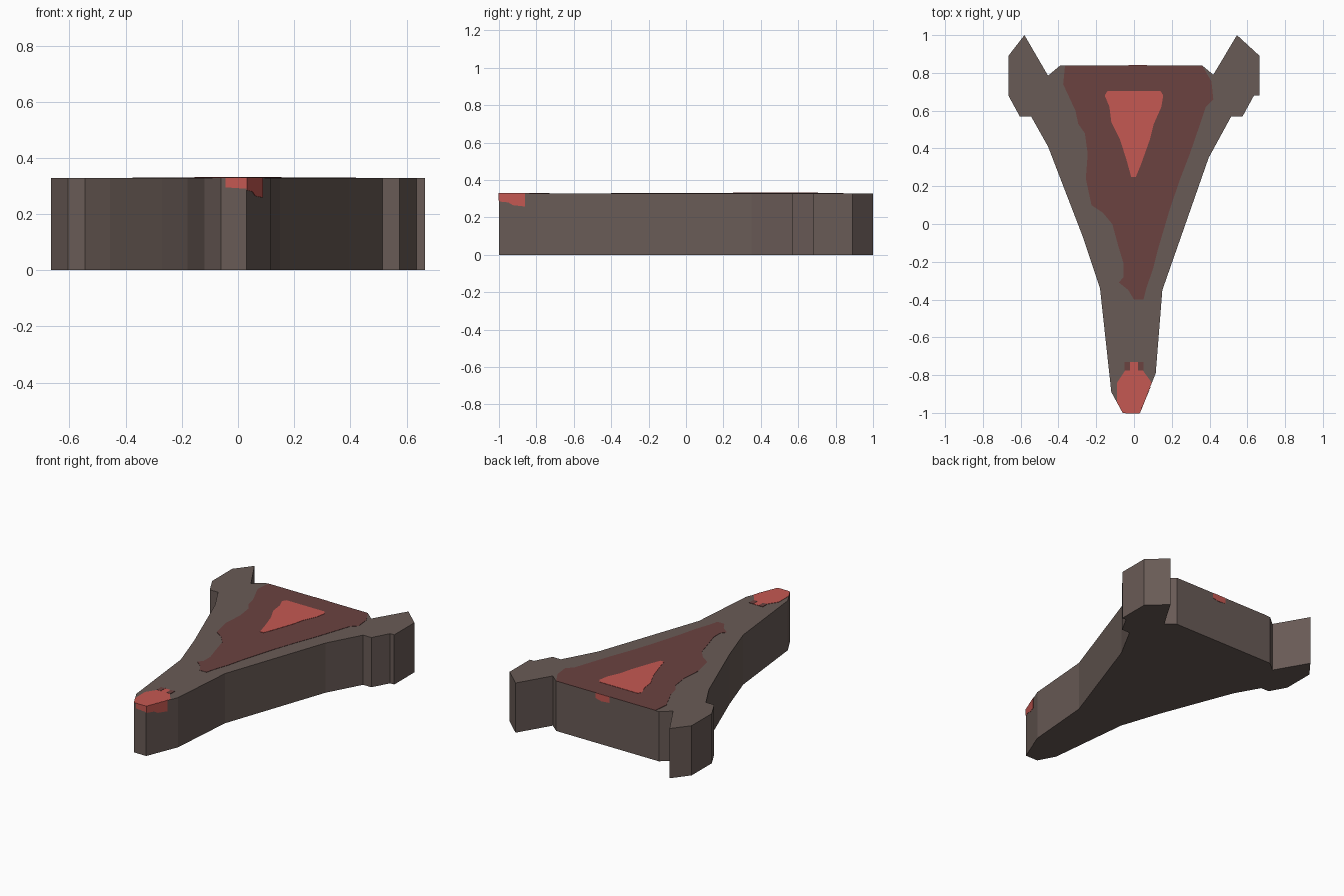
import bpy, bmesh
from mathutils import Vector

if "Cube" in bpy.data.objects:
    bpy.data.objects.remove(bpy.data.objects["Cube"])

H = 0.33      # overall height
T = 0.002     # painted plate thickness


def material(name, rgb):
    lin = [((c / 255 + 0.055) / 1.055) ** 2.4 for c in rgb]
    m = bpy.data.materials.new(name)
    m.diffuse_color = (*lin, 1)
    m.use_nodes = True
    m.node_tree.nodes["Principled BSDF"].inputs["Base Color"].default_value = m.diffuse_color
    return m


brown = material("grey_brown", (105, 91, 86))
maroon = material("dark_red", (107, 66, 64))
red = material("bright_red", (197, 88, 82))


def prism(name, points, sweep, mat):
    """Extrude a flat outline of 3D points along a sweep vector."""
    bm = bmesh.new()
    face = bm.faces.new([bm.verts.new(p) for p in points])
    ext = bmesh.ops.extrude_face_region(bm, geom=[face])
    verts = [g for g in ext["geom"] if isinstance(g, bmesh.types.BMVert)]
    bmesh.ops.translate(bm, verts=verts, vec=Vector(sweep))
    bmesh.ops.recalc_face_normals(bm, faces=bm.faces)
    me = bpy.data.meshes.new(name)
    bm.to_mesh(me)
    bm.free()
    me.materials.append(mat)
    ob = bpy.data.objects.new(name, me)
    bpy.context.collection.objects.link(ob)
    return ob


def flat(outline, z):
    return [(x, y, z) for x, y in outline]


# Body: tapered hull with two flared rear lugs
body = [(-.06, -1), (-.12, -.89), (-.18, -.34), (-.27, -.07), (-.455, .41),
        (-.545, .57), (-.605, .57), (-.665, .68), (-.665, .89), (-.58, 1),
        (-.455, .785), (-.39, .84), (.36, .84), (.42, .79), (.545, 1),
        (.665, .89), (.665, .68), (.635, .68), (.575, .57), (.515, .57),
        (.395, .35), (.15, -.35), (.115, -.79), (.03, -1)]
prism("body", flat(body, 0), (0, 0, H - T), brown)

# Dark red deck panel, cut around the bright centre by stacking plates
deck = [(-.365, .84), (-.375, .74), (-.31, .60), (-.295, .53), (-.26, .48),
        (-.245, .37), (-.255, .24), (-.225, .10), (-.165, .06), (-.115, 0),
        (-.085, -.11), (-.055, -.21), (-.055, -.28), (-.08, -.31), (-.03, -.35),
        (0, -.40), (.05, -.40), (.065, -.34), (.10, -.24), (.125, -.14),
        (.19, .08), (.245, .24), (.295, .37), (.35, .53), (.38, .62),
        (.42, .66), (.41, .755), (.36, .84)]
prism("deck_panel", flat(deck, H - T), (0, 0, T), maroon)

# Bright red centre triangle
centre = [(-.155, .68), (-.14, .705), (.14, .705), (.155, .68), (.145, .62),
          (.105, .53), (.085, .45), (.035, .31), (.01, .25), (-.015, .25),
          (-.04, .34), (-.075, .45), (-.12, .54), (-.13, .62)]
prism("centre_triangle", flat(centre, H), (0, 0, T), red)

# Bright red nose patch on the deck
nose = [(-.06, -1), (-.09, -.945), (-.09, -.84), (-.05, -.78), (-.02, -.73),
        (.02, -.73), (.05, -.78), (.094, -.84), (.03, -1)]
prism("nose_patch", flat(nose, H - T), (0, 0, T), red)

# Small dark notches beside the nose patch point
for x in (-.035, .035):
    notch = [(x - .015, -.775), (x + .015, -.775), (x + .015, -.73), (x - .015, -.73)]
    prism("nose_notch", flat(notch, H - T), (0, 0, T * 1.5), maroon)

# Red paint running over the edge of the nose and the rear wall
prism("nose_front_paint",
      [(-.045, -1, H), (-.045, -1, .295), (.03, -1, .29), (.03, -1, H)],
      (0, -T, 0), red)
prism("nose_right_paint",
      [(.03, -1, H), (.03, -1, .285), (.05, -.95, .28), (.06, -.925, .265),
       (.087, -.86, .258), (.087, -.86, H)],
      (T * .93, -T * .37, 0), red)
prism("rear_paint",
      [(.07, .84, H), (.07, .84, .295), (.03, .84, .285), (-.03, .84, .29), (-.03, .84, H)],
      (0, T, 0), red)
